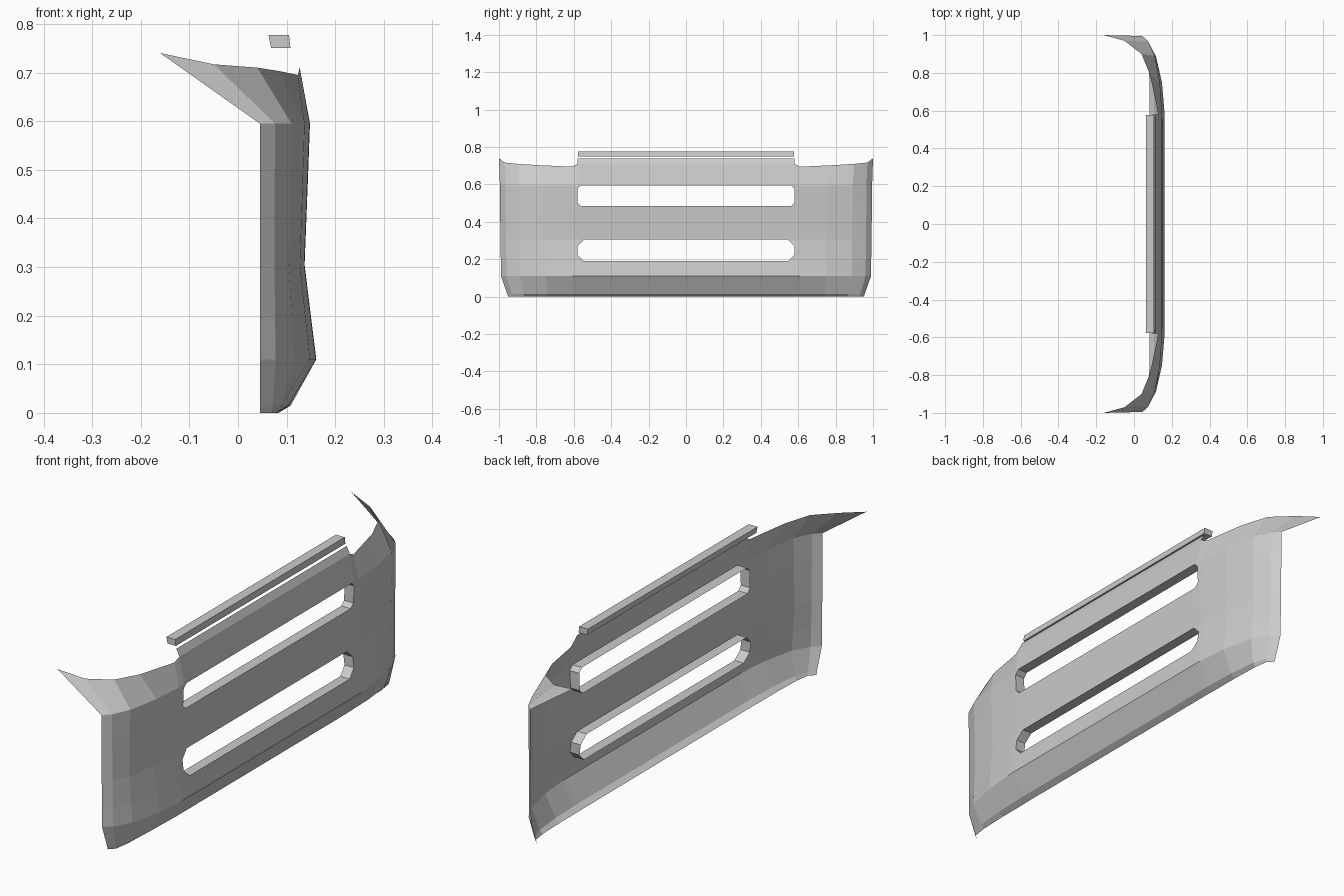
import bpy
import bmesh
from mathutils import Vector

cube = bpy.data.objects.get("Cube")
if cube:
    bpy.data.objects.remove(cube, do_unlink=True)

# Single painted-metal colour
grey = bpy.data.materials.new("light_grey")
grey.use_nodes = True
colour = (0.6, 0.6, 0.6, 1.0)
grey.diffuse_color = colour
grey.node_tree.nodes["Principled BSDF"].inputs["Base Color"].default_value = colour


def finish(name, bm, recalc=True):
    """Turn a bmesh into a named, flat-shaded object."""
    if recalc:
        bmesh.ops.recalc_face_normals(bm, faces=bm.faces)
    mesh = bpy.data.meshes.new(name)
    bm.to_mesh(mesh)
    bm.free()
    mesh.materials.append(grey)
    obj = bpy.data.objects.new(name, mesh)
    bpy.context.collection.objects.link(obj)
    return obj


# Rows of the shell: height, offset from the plan curve, inward taper of the ends
ROWS = [(0.0, -0.065, 0.045), (0.015, -0.04, 0.04), (0.11, 0.013, 0.006),
        (0.19, 0.003, 0.005), (0.305, -0.011, 0.003), (0.485, -0.004, 0.001),
        (0.595, 0.0, 0.0)]

# Half plan: y, x, how much of the row offset applies, flared top edge point
COLUMNS = [(0.58, 0.148, 1.0, (0.127, 0.58, 0.71)),
           (0.61, 0.147, 1.0, (0.123, 0.61, 0.695)),
           (0.75, 0.137, 0.85, (0.085, 0.79, 0.703)),
           (0.89, 0.11, 0.5, (0.04, 0.9, 0.71)),
           (0.965, 0.076, 0.12, (-0.05, 0.97, 0.717)),
           (0.995, 0.045, 0.0, (-0.16, 1.0, 0.74))]
SLOTS = {3: 0.035, 5: 0.018}   # row index of each slot and its corner chamfer
SLOT_DEPTH = 0.045


def column_points(column, side):
    y, x, share, top = column
    points = [Vector((x + dx * share, side * y * (1 - taper * y ** 4), z))
              for z, dx, taper in ROWS]
    return points + [Vector((top[0], side * top[1], top[2]))]


shell = bmesh.new()
grid = [[shell.verts.new(p) for p in column_points(c, -1)] for c in reversed(COLUMNS)]
grid += [[shell.verts.new(p) for p in column_points(c, 1)] for c in COLUMNS]
middle = len(COLUMNS) - 1


def chamfered_slot(corners, cut):
    """Fill the corners of an open cell and run a wall inward round the slot."""
    outline = []
    for i, vert in enumerate(corners):
        pair = []
        for other in (corners[i - 1], corners[(i + 1) % 4]):
            step = (other.co - vert.co).normalized() * cut
            pair.append(shell.verts.new(vert.co + step))
        shell.faces.new((vert, pair[1], pair[0]))
        outline += pair
    inner = [shell.verts.new(v.co - Vector((SLOT_DEPTH, 0, 0))) for v in outline]
    for i in range(len(outline)):
        j = (i + 1) % len(outline)
        shell.faces.new((outline[i], inner[i], inner[j], outline[j]))


# Curved shell with two open slots
for c in range(len(grid) - 1):
    left, right = grid[c], grid[c + 1]
    for r in range(len(ROWS)):
        cell = (left[r], right[r], right[r + 1], left[r + 1])
        if c == middle and r in SLOTS:
            chamfered_slot(cell, SLOTS[r])
        else:
            shell.faces.new(cell)

# Raised centre of the upper edge
lip = [shell.verts.new((0.112, y, 0.74)) for y in (0.58, -0.58)]
shell.faces.new((grid[middle][-1], grid[middle + 1][-1], lip[0], lip[1]))
finish("bumper_shell", shell, recalc=False)

# Separate top bar with a slightly slanted section
bar = bmesh.new()
section = [(0.063, 0.777), (0.105, 0.777), (0.108, 0.75), (0.068, 0.75)]
face = bar.faces.new([bar.verts.new((x, -0.577, z)) for x, z in section])
result = bmesh.ops.extrude_face_region(bar, geom=[face])
for item in result["geom"]:
    if isinstance(item, bmesh.types.BMVert):
        item.co.y = 0.577
finish("top_bar", bar)
